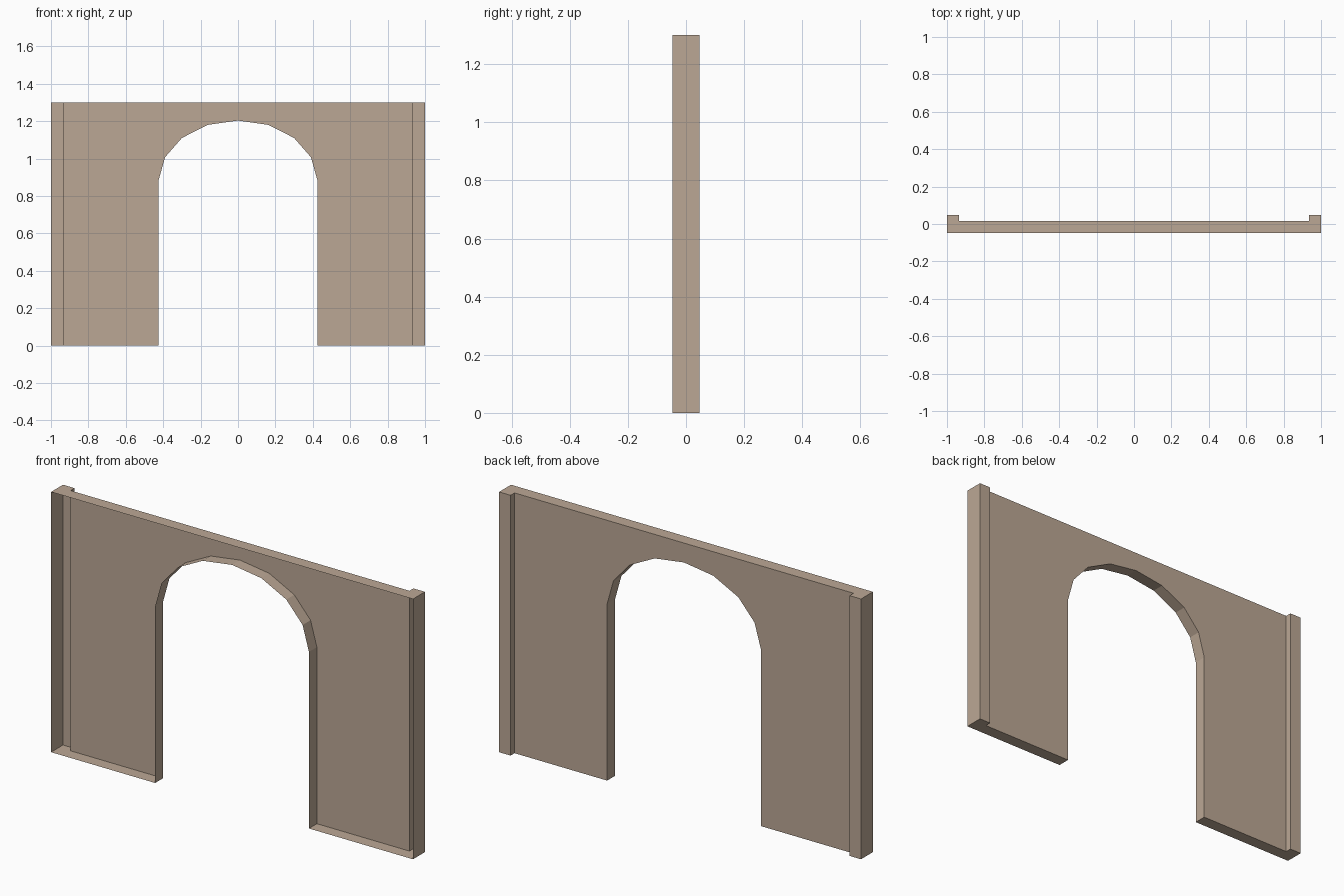
import bpy, bmesh

if "Cube" in bpy.data.objects:
    bpy.data.objects.remove(bpy.data.objects["Cube"])

FRONT, PANEL, BACK = -0.047, 0.0156, 0.047   # depth planes (front side is open)
HALF, INNER, TOP = 1.0, 0.9365, 1.30         # half width, post inner edge, height

stone = bpy.data.materials.new("warm_beige_stone")
stone.diffuse_color = (0.50, 0.39, 0.30, 1)
stone.use_nodes = True
stone.node_tree.nodes["Principled BSDF"].inputs["Base Color"].default_value = stone.diffuse_color

# Right half of the arched opening, from floor to crown
arch = [(0.425, 0), (0.425, 0.882), (0.39, 1.007), (0.30, 1.11), (0.162, 1.18), (0, 1.203)]

bm = bmesh.new()


def face(points, side, direction):
    """Add a face mirrored to the given side, pointing along direction."""
    f = bm.faces.new([bm.verts.new((x * side, y, z)) for x, y, z in points])
    f.normal_update()
    if f.normal.x * direction[0] * side + f.normal.y * direction[1] + f.normal.z * direction[2] < 0:
        f.normal_flip()


for s in (1, -1):
    # Recessed back panel, pier and spandrel
    outline = arch + [(0, TOP), (INNER, TOP), (INNER, 0)]
    face([(x, PANEL, z) for x, z in outline], s, (0, 1, 0))
    # Jamb and arch soffit
    for (x0, z0), (x1, z1) in zip(arch, arch[1:]):
        face([(x0, FRONT, z0), (x1, FRONT, z1), (x1, PANEL, z1), (x0, PANEL, z0)],
             s, (-1, 0, -1))
    # Top and bottom edges, including the post ends
    for x, z, d in ((0, TOP, 1), (0.425, 0, -1)):
        plan = [(x, FRONT), (HALF, FRONT), (HALF, BACK), (INNER, BACK), (INNER, PANEL), (x, PANEL)]
        face([(px, py, z) for px, py in plan], s, (0, 0, d))
    # End post: outer side, back, inner step
    for a, b, d in (((HALF, FRONT), (HALF, BACK), (1, 0, 0)),
                    ((HALF, BACK), (INNER, BACK), (0, 1, 0)),
                    ((INNER, BACK), (INNER, PANEL), (-1, 0, 0))):
        face([(*a, 0), (*b, 0), (*b, TOP), (*a, TOP)], s, d)

bmesh.ops.remove_doubles(bm, verts=bm.verts[:], dist=1e-4)
mesh = bpy.data.meshes.new("arched_wall")
bm.to_mesh(mesh)
bm.free()
mesh.materials.append(stone)
wall = bpy.data.objects.new("arched_wall", mesh)
bpy.context.collection.objects.link(wall)
